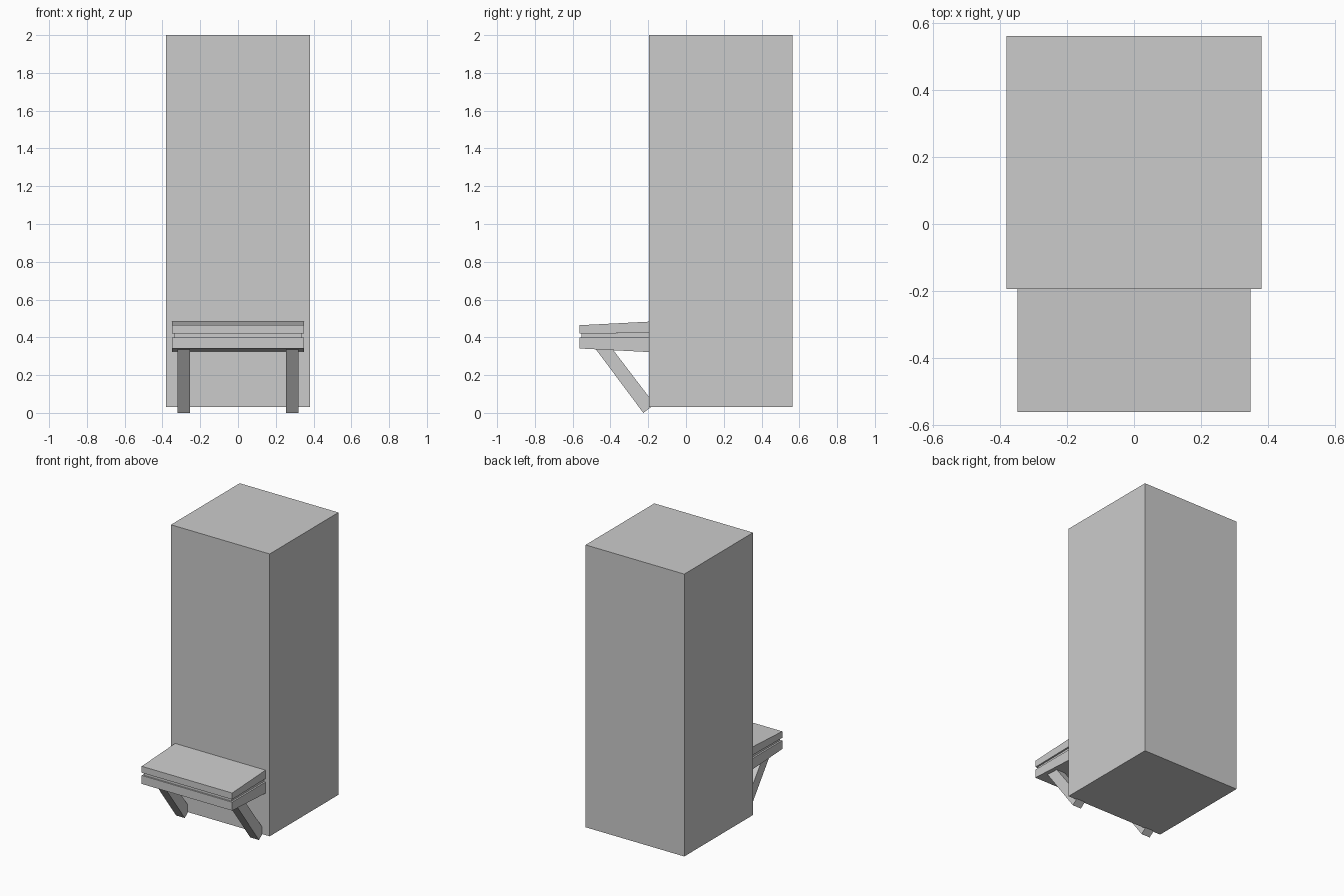
import bpy
import bmesh

if "Cube" in bpy.data.objects:
    bpy.data.objects.remove(bpy.data.objects["Cube"])


def extrude_profile(name, profile, x0, x1):
    """Prism from a closed (y, z) side profile, extruded from x0 to x1."""
    bm = bmesh.new()
    face = bm.faces.new([bm.verts.new((x0, y, z)) for y, z in profile])
    out = bmesh.ops.extrude_face_region(bm, geom=[face])
    moved = [g for g in out["geom"] if isinstance(g, bmesh.types.BMVert)]
    bmesh.ops.translate(bm, vec=(x1 - x0, 0, 0), verts=moved)
    bmesh.ops.recalc_face_normals(bm, faces=bm.faces)
    mesh = bpy.data.meshes.new(name)
    bm.to_mesh(mesh)
    bm.free()
    obj = bpy.data.objects.new(name, mesh)
    bpy.context.collection.objects.link(obj)
    return obj


FRONT, BACK, WALL = -0.563, 0.563, -0.195

# Tall cabinet body
extrude_profile("body", [(WALL, 0.03), (BACK, 0.03), (BACK, 2.0), (WALL, 2.0)],
                -0.381, 0.381)

# Shelf: two tapered slabs with a recessed filler between them
extrude_profile("upper_slab", [(FRONT, 0.419), (WALL, 0.424), (WALL, 0.483), (FRONT, 0.464)],
                -0.349, 0.349)
extrude_profile("shelf_filler", [(-0.553, 0.398), (WALL, 0.398), (WALL, 0.424), (-0.553, 0.419)],
                -0.337, 0.337)
extrude_profile("lower_slab", [(FRONT, 0.341), (WALL, 0.322), (WALL, 0.4), (FRONT, 0.4)],
                -0.349, 0.349)

# Diagonal braces, square cut at the foot and running into the body
brace = [(-0.226, 0.0), (-0.166, 0.045), (-0.387, 0.335), (-0.478, 0.338)]
for side, label in ((-1, "left"), (1, "right")):
    extrude_profile(f"{label}_brace", brace, side * 0.253, side * 0.32)
